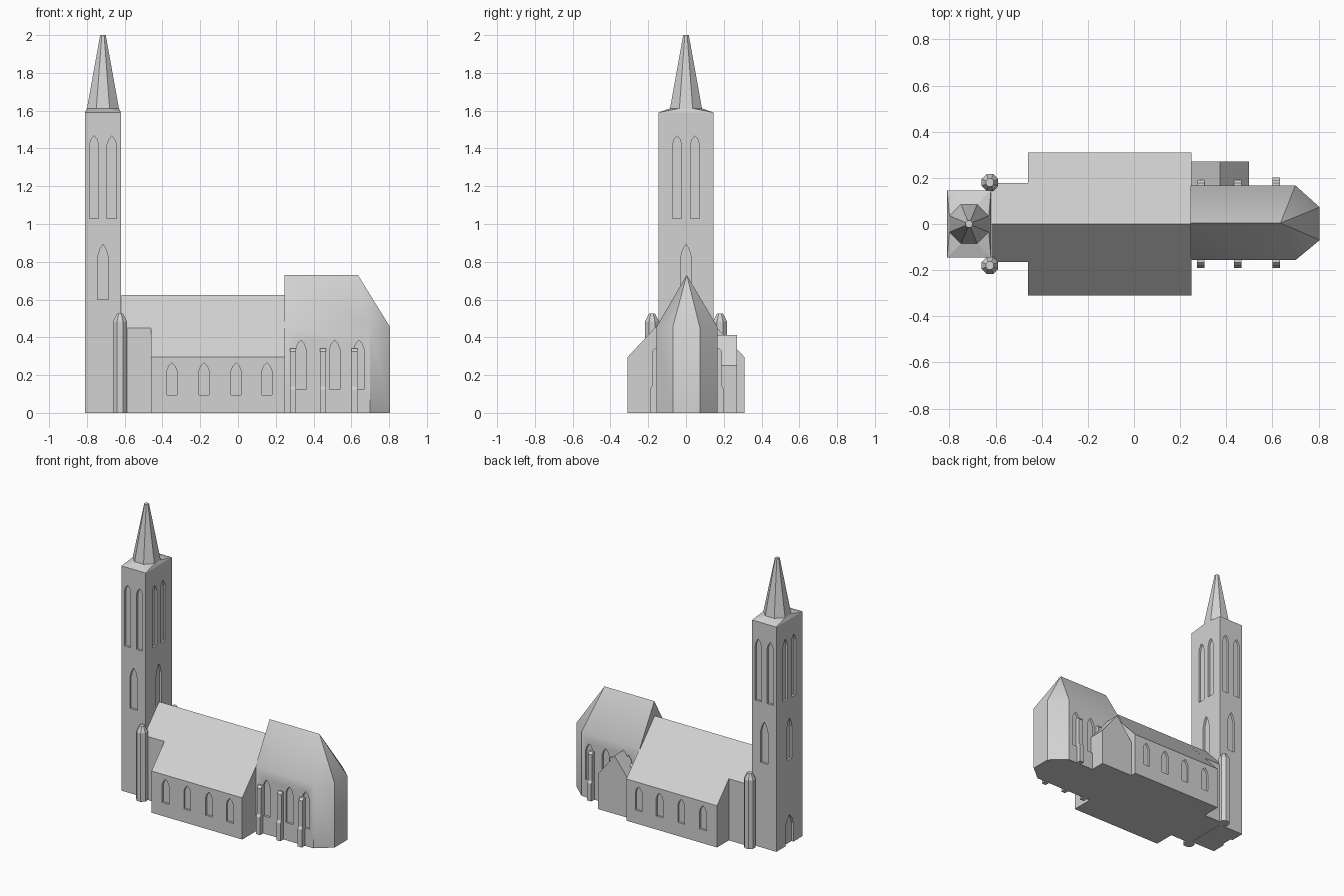
import bpy, bmesh, math
from mathutils import Vector

if "Cube" in bpy.data.objects:
    bpy.data.objects.remove(bpy.data.objects["Cube"])

stone = bpy.data.materials.new("light grey stone")
stone.diffuse_color = (0.65, 0.65, 0.65, 1)
stone.use_nodes = True
stone.node_tree.nodes["Principled BSDF"].inputs["Base Color"].default_value = stone.diffuse_color


def finish(name, bm):
    bmesh.ops.recalc_face_normals(bm, faces=bm.faces)
    me = bpy.data.meshes.new(name)
    bm.to_mesh(me)
    bm.free()
    me.materials.append(stone)
    ob = bpy.data.objects.new(name, me)
    bpy.context.collection.objects.link(ob)
    return ob


def add_prism(bm, pts, axis, a, b):
    """Extrude a 2D polygon along an axis from a to b."""
    def place(p, d):
        return {'x': (d, p[0], p[1]), 'y': (p[0], d, p[1]), 'z': (p[0], p[1], d)}[axis]
    lo = [bm.verts.new(place(p, a)) for p in pts]
    hi = [bm.verts.new(place(p, b)) for p in pts]
    n = len(pts)
    bm.faces.new(lo)
    bm.faces.new(hi)
    for i in range(n):
        bm.faces.new((lo[i], lo[(i + 1) % n], hi[(i + 1) % n], hi[i]))


def prism(name, pts, axis, a, b):
    bm = bmesh.new()
    add_prism(bm, pts, axis, a, b)
    return finish(name, bm)


def hull(name, pts):
    bm = bmesh.new()
    for p in pts:
        bm.verts.new(p)
    bmesh.ops.convex_hull(bm, input=bm.verts)
    bmesh.ops.dissolve_limit(bm, angle_limit=0.01, verts=bm.verts, edges=bm.edges)
    return finish(name, bm)


def ring(cx, cy, r, z, n=8):
    return [(cx + r * math.cos((i + .5) * 2 * math.pi / n),
             cy + r * math.sin((i + .5) * 2 * math.pi / n), z) for i in range(n)]


def lancet(c, w, z0, spring, tip):
    h = w / 2
    m = spring + (tip - spring) * 0.6
    return [(c - h, z0), (c + h, z0), (c + h, spring), (c + h * .6, m),
            (c, tip), (c - h * .6, m), (c - h, spring)]


def carve(ob, windows):
    """Cut recessed windows; each is (outline, axis, wall position, depth direction)."""
    bm = bmesh.new()
    for pts, axis, wall, inward in windows:
        add_prism(bm, pts, axis, wall - inward * 0.03, wall + inward * 0.015)
    cutter = finish("window_cutter", bm)
    cutter.hide_render = True
    mod = ob.modifiers.new("windows", 'BOOLEAN')
    mod.operation, mod.solver, mod.object = 'DIFFERENCE', 'EXACT', cutter
    bpy.context.view_layer.objects.active = ob
    bpy.ops.object.modifier_apply(modifier=mod.name)
    bpy.data.objects.remove(cutter)


# Tower with paired belfry lancets, a lower lancet on each face and a west door
TX, TY = -0.715, 0.146
X0, X1 = -0.81, -0.62
tower = prism("tower", [(X0, -TY), (X1, -TY), (X1, TY), (X0, TY)], 'z', 0, 1.59)
wins = []
for axis, c, walls in (('y', TX, ((-TY, 1), (TY, -1))), ('x', 0, ((X0, 1), (X1, -1)))):
    for wall, inward in walls:
        for s in (-1, 1):
            wins.append((lancet(c + s * 0.047, 0.049, 1.03, 1.42, 1.467), axis, wall, inward))
        wins.append((lancet(c, 0.058, 0.6, 0.82, 0.893), axis, wall, inward))
wins.append((lancet(0, 0.09, -0.02, 0.13, 0.21), 'x', X0, 1))
carve(tower, wins)

# Low tower roof and octagonal spire
corners = [(x, y, 1.59) for x in (X0, X1) for y in (-TY, TY)]
hull("tower_roof", corners + ring(TX, 0, 0.092, 1.612))
hull("spire", ring(TX, 0, 0.092, 1.61) + ring(TX, 0, 0.016, 2.0))

# Stair turrets beside the tower
for s in (-1, 1):
    c = (-0.625, s * 0.18)
    hull("stair_turret", ring(*c, 0.039, 0) + ring(*c, 0.039, 0.485) + ring(*c, 0.018, 0.525))

# Nave: wide gabled hall plus a narrower bay next to the tower
nave = prism("nave", [(-0.31, 0), (0.31, 0), (0.31, 0.295), (0, 0.625), (-0.31, 0.295)],
             'x', -0.46, 0.25)
carve(nave, [(lancet(x, 0.054, 0.095, 0.222, 0.265), 'y', s * 0.31, -s)
             for x in (-0.35, -0.18, -0.01, 0.153) for s in (-1, 1)])
prism("nave_west_bay", [(-0.165, 0), (0.178, 0), (0.178, 0.436), (0, 0.625), (-0.165, 0.449)],
      'x', -0.618, -0.455)

# Choir with polygonal apse and hipped roof
YF, YB = -0.157, 0.167
plan = [(0.245, YF), (0.7, YF), (0.805, -0.07), (0.805, 0.073), (0.7, YB), (0.245, YB)]
choir = hull("choir", [(x, y, z) for x, y in plan for z in (0, 0.455)]
             + [(0.245, 0.004, 0.73), (0.635, 0.004, 0.73)])
carve(choir, [(lancet(x, 0.056, 0.125, 0.335, 0.385), 'y', wall, inward)
              for x in (0.333, 0.512, 0.64) for wall, inward in ((YF, 1), (YB, -1))])
bpy.ops.object.select_all(action='DESELECT')
choir.select_set(True)
bpy.context.view_layer.objects.active = choir
bpy.ops.object.shade_smooth_by_angle(angle=math.radians(35))

# Stepped buttresses along both choir walls
for wall, s in ((YF, -1), (YB, 1)):
    for x in (0.29, 0.45, 0.617):
        prof = [(wall - s * 0.01, 0), (wall + s * 0.034, 0), (wall + s * 0.034, 0.125),
                (wall + s * 0.024, 0.14), (wall + s * 0.024, 0.325), (wall + s * 0.01, 0.34),
                (wall - s * 0.01, 0.34)]
        prism("buttress", prof, 'x', x - 0.016, x + 0.016)

# Gabled sacristy on the back of the choir
prism("sacristy", [(0.245, 0), (0.498, 0), (0.498, 0.25), (0.372, 0.412), (0.245, 0.25)],
      'y', 0.1, 0.27)
